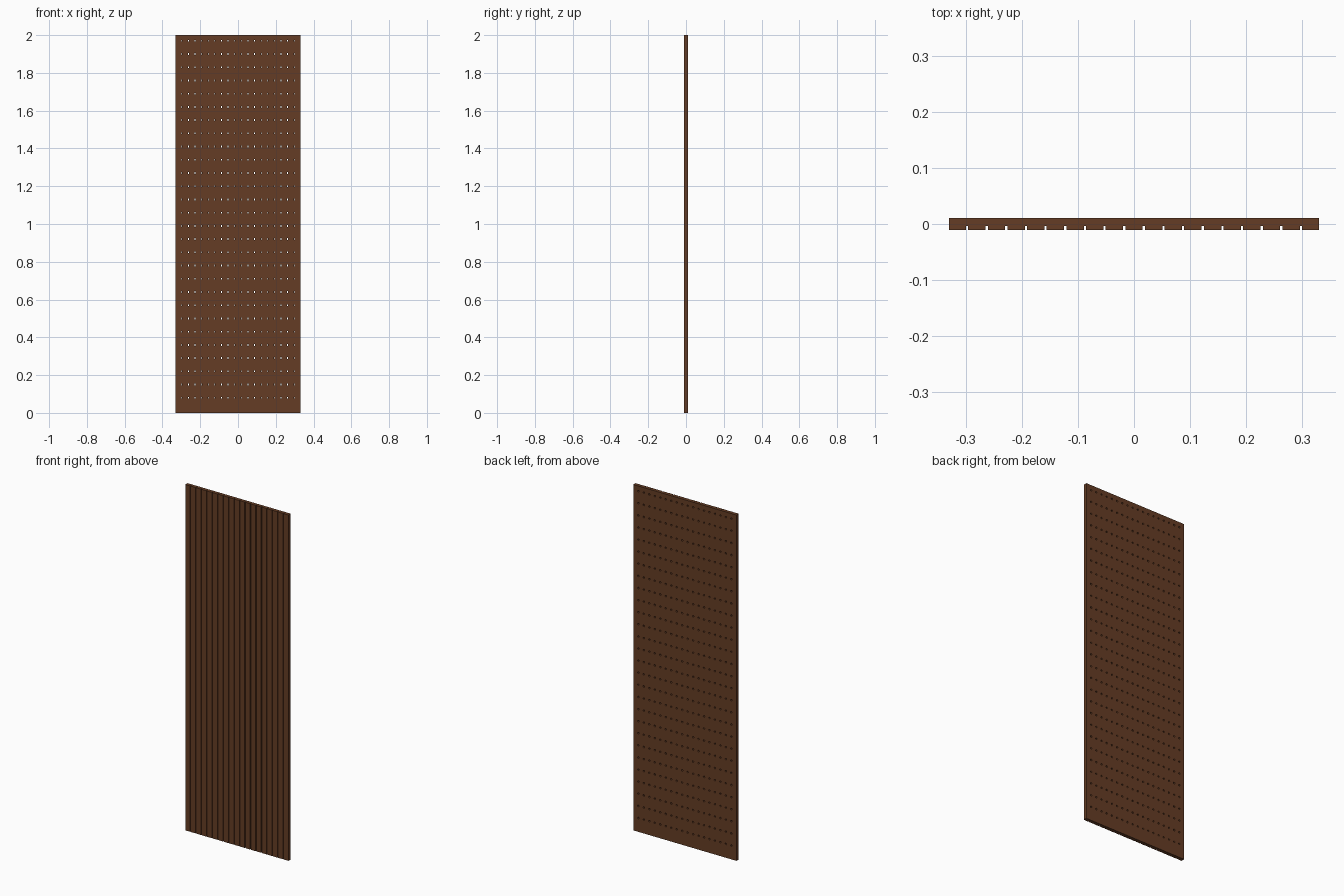
import bpy, bmesh, math

if "Cube" in bpy.data.objects:
    bpy.data.objects.remove(bpy.data.objects["Cube"])

W, H, T = 0.66, 2.0, 0.021          # panel size
N, PITCH, GW = 18, 0.035, 0.004     # grooves
ROWS, Z0, DZ = 28, 0.08, 0.07       # hole rows
R = 0.005                           # hole radius
YF, YB, YG = -T / 2, T / 2, -0.0035 # front, back, groove floor

wood = bpy.data.materials.new("brown wood")
wood.diffuse_color = (0.13, 0.046, 0.018, 1)
wood.use_nodes = True
wood.node_tree.nodes["Principled BSDF"].inputs["Base Color"].default_value = wood.diffuse_color

bm = bmesh.new()


def face(pts):
    bm.faces.new([bm.verts.new(p) for p in pts])


def rect_y(x0, x1, z0, z1, y):
    face([(x0, y, z0), (x1, y, z0), (x1, y, z1), (x0, y, z1)])


def rect_x(x, y0, y1, z0, z1):
    face([(x, y0, z0), (x, y1, z0), (x, y1, z1), (x, y0, z1)])


xs = [(i - (N - 1) / 2) * PITCH for i in range(N)]
zs = [Z0 + DZ * j for j in range(ROWS)]
g = GW / 2
a = math.acos(g / R)
chord = R * math.sin(a)
# hole outline: two side arcs that meet the groove walls
right = [(R * math.cos(t), R * math.sin(t)) for t in [-a + 2 * a * k / 6 for k in range(7)]]
left = [(-x, -z) for x, z in right]
ring = right + left

# front slats, end faces
edges = [-W / 2] + [e for x in xs for e in (x - g, x + g)] + [W / 2]
for i in range(0, len(edges), 2):
    rect_y(edges[i], edges[i + 1], 0, H, YF)
    for z in (0, H):
        face([(edges[i], YF, z), (edges[i + 1], YF, z), (edges[i + 1], YG, z), (edges[i], YG, z)])
for z in (0, H):
    face([(-W / 2, YG, z), (W / 2, YG, z), (W / 2, YB, z), (-W / 2, YB, z)])
for x in (-W / 2, W / 2):
    rect_x(x, YF, YB, 0, H)

# grooves: walls, and floor strips between the holes
for x in xs:
    rect_x(x - g, YF, YG, 0, H)
    rect_x(x + g, YF, YG, 0, H)
    lo = [0] + [z + chord for z in zs]
    hi = [z - chord for z in zs] + [H]
    for z0, z1 in zip(lo, hi):
        rect_y(x - g, x + g, z0, z1, YG)

# back: plain margins round the perforated field
bx, b0, b1 = N * PITCH / 2, zs[0] - DZ / 2, zs[-1] + 0.02
rect_y(-W / 2, -bx, 0, H, YB)
rect_y(bx, W / 2, 0, H, YB)
rect_y(-bx, bx, 0, b0, YB)
rect_y(-bx, bx, b1, H, YB)

# back: one tile per hole, with hole wall and shoulders behind the slats
for x in xs:
    for z in zs:
        zt = min(DZ / 2, b1 - z)
        zb, h = -DZ / 2, PITCH / 2

        def at(pts, y):
            return [(x + p, y, z + q) for p, q in pts]

        face(at([(h, zb), (h, zt)] + right[::-1], YB))
        face(at([(-h, zt), (-h, zb)] + left[::-1], YB))
        face(at([(h, zt), (-h, zt), left[0], right[-1]], YB))
        face(at([(-h, zb), (h, zb), right[0], left[-1]], YB))
        for k in range(len(ring)):
            p, q = ring[k], ring[(k + 1) % len(ring)]
            face(at([p, q], YB) + at([q, p], YG))
        face(at(right, YG))
        face(at(left, YG))

bmesh.ops.remove_doubles(bm, verts=bm.verts, dist=1e-5)
bmesh.ops.recalc_face_normals(bm, faces=bm.faces)
me = bpy.data.meshes.new("grooved_panel")
bm.to_mesh(me)
bm.free()
me.materials.append(wood)
ob = bpy.data.objects.new("grooved_panel", me)
bpy.context.collection.objects.link(ob)
